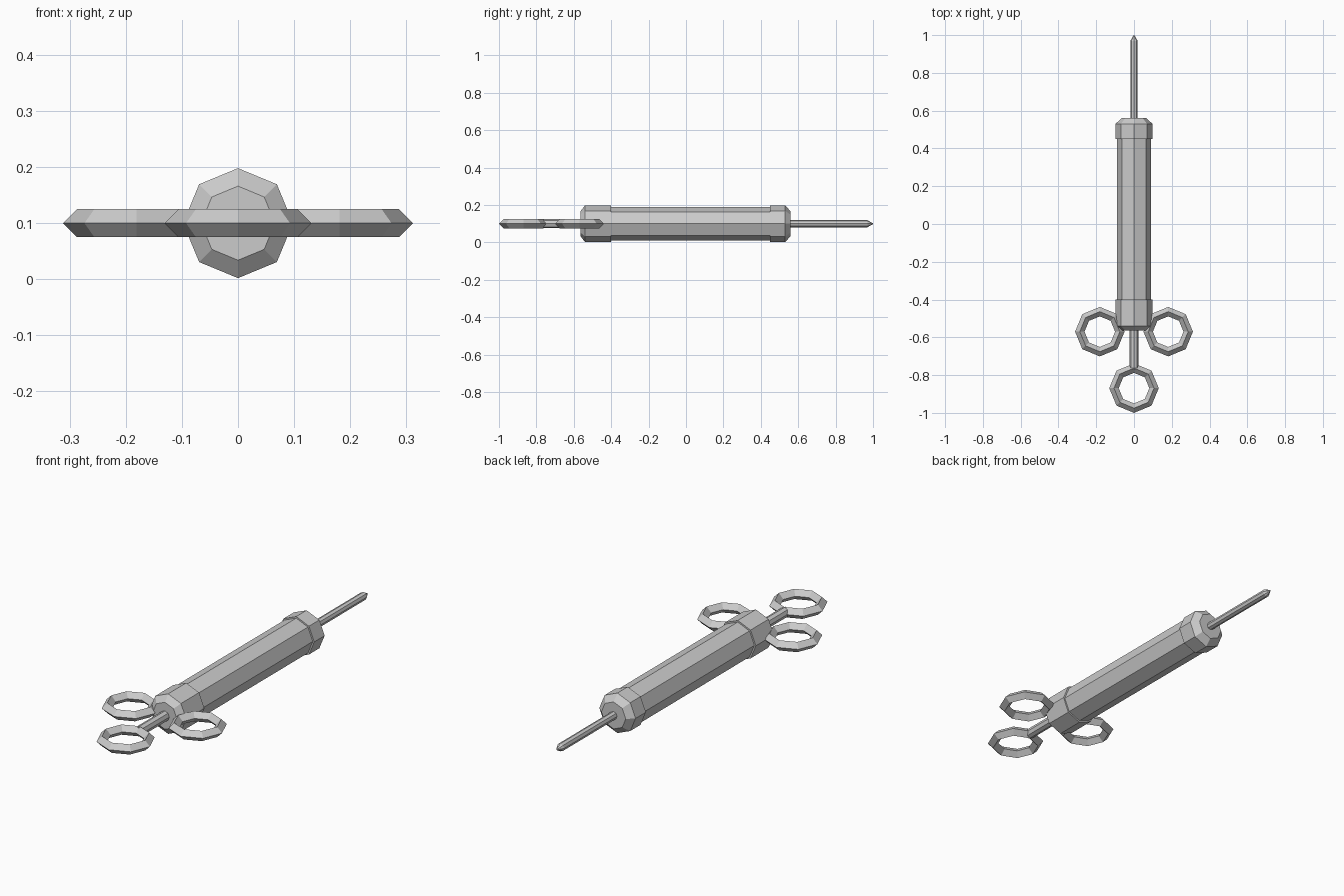
import bpy, bmesh, math
from mathutils import Vector

if "Cube" in bpy.data.objects:
    bpy.data.objects.remove(bpy.data.objects["Cube"])

Z = 0.1  # height of the syringe axis


def lathe(name, profile, sides=8):
    """Solid turned around the y axis from (y, radius) pairs."""
    bm = bmesh.new()
    rings = []
    for y, r in profile:
        rings.append([bm.verts.new((r * math.cos(a), y, Z + r * math.sin(a)))
                      for a in (2 * math.pi * i / sides for i in range(sides))])
    for a, b in zip(rings, rings[1:]):
        for i in range(sides):
            j = (i + 1) % sides
            bm.faces.new((a[i], a[j], b[j], b[i]))
    bm.faces.new(rings[0])
    bm.faces.new(rings[-1])
    bmesh.ops.recalc_face_normals(bm, faces=bm.faces)
    mesh = bpy.data.meshes.new(name)
    bm.to_mesh(mesh)
    bm.free()
    obj = bpy.data.objects.new(name, mesh)
    bpy.context.collection.objects.link(obj)
    return obj


def finger_ring(name, x, y):
    """Eight-sided ring with a diamond section, lying flat."""
    bpy.ops.mesh.primitive_torus_add(location=(x, y, Z), major_segments=8,
                                     minor_segments=4, major_radius=0.106,
                                     minor_radius=0.025)
    bpy.context.object.name = name


# Barrel and its two bevelled end caps
lathe("barrel", [(-0.41, 0.09), (0.46, 0.09)])
lathe("rear_cap", [(-0.565, 0.066), (-0.54, 0.098), (-0.40, 0.098)])
lathe("front_cap", [(0.45, 0.098), (0.53, 0.098), (0.56, 0.066)])

# Needle with pointed tip, and plunger rod
lathe("needle", [(0.55, 0.019), (0.97, 0.019), (1.0, 0.002)])
lathe("plunger_rod", [(-0.77, 0.024), (-0.55, 0.024)])

# Finger grips and thumb ring
for side, x in (("left", -0.181), ("right", 0.181)):
    finger_ring(side + "_finger_ring", x, -0.57)
finger_ring("thumb_ring", 0, -0.869)
